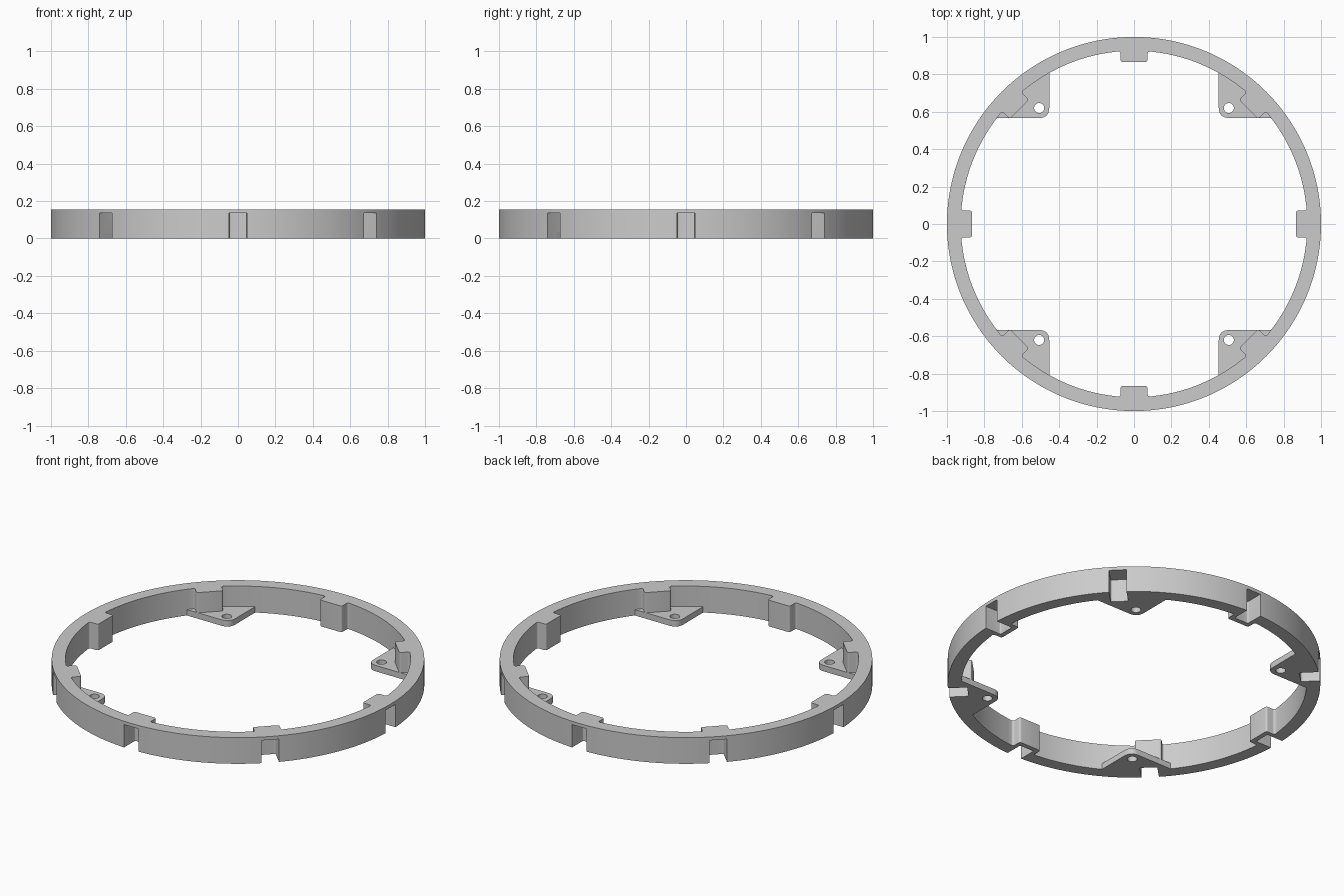
import bpy, bmesh
from math import cos, sin, pi, sqrt, atan2, radians
from mathutils import Vector

cube = bpy.data.objects.get("Cube")
if cube:
    bpy.data.objects.remove(cube, do_unlink=True)

OUTER, INNER, HEIGHT = 1.0, 0.926, 0.155
LUG_R, LUG_HALF = 0.867, 0.072
NOTCH_R, NOTCH_HALF, NOTCH_TOP = 0.895, 0.047, 0.135
PLATE_T = 0.035

grey = bpy.data.materials.new("satin grey")
grey.use_nodes = True
colour = (0.6, 0.6, 0.6, 1)
grey.diffuse_color = colour
grey.node_tree.nodes["Principled BSDF"].inputs["Base Color"].default_value = colour


def arc(radius, start, end, steps, centre=(0, 0)):
    return [Vector((centre[0] + radius * cos(start + (end - start) * i / steps),
                    centre[1] + radius * sin(start + (end - start) * i / steps)))
            for i in range(steps + 1)]


def soften(corner, before, after, radius, steps=4):
    """Replace one corner with a small rounded curve."""
    a = corner + (before - corner).normalized() * radius
    b = corner + (after - corner).normalized() * radius
    return [a * (1 - t) ** 2 + corner * 2 * t * (1 - t) + b * t ** 2
            for t in (i / steps for i in range(steps + 1))]


def extrude(name, outlines, bottom, top):
    """Fill closed outlines (later ones are holes) and extrude them upward."""
    bm = bmesh.new()
    for points in outlines:
        verts = [bm.verts.new((p.x, p.y, bottom)) for p in points]
        for i, v in enumerate(verts):
            bm.edges.new((verts[i - 1], v))
    bmesh.ops.triangle_fill(bm, use_beauty=True, edges=bm.edges[:], normal=(0, 0, 1))
    out = bmesh.ops.extrude_face_region(bm, geom=bm.faces[:], use_keep_orig=True)
    moved = [g for g in out["geom"] if isinstance(g, bmesh.types.BMVert)]
    bmesh.ops.translate(bm, verts=moved, vec=(0, 0, top - bottom))
    bmesh.ops.recalc_face_normals(bm, faces=bm.faces[:])
    mesh = bpy.data.meshes.new(name)
    bm.to_mesh(mesh)
    bm.free()
    obj = bpy.data.objects.new(name, mesh)
    bpy.context.collection.objects.link(obj)
    mesh.materials.append(grey)
    return obj


def turned(points, angle):
    c, s = cos(angle), sin(angle)
    return [Vector((p.x * c - p.y * s, p.x * s + p.y * c)) for p in points]


# Inner edge of the ring: eight arcs joined by inward lugs
root = Vector((sqrt(INNER ** 2 - LUG_HALF ** 2), -LUG_HALF))
tip = Vector((LUG_R, -LUG_HALF))
side = root + Vector((0, -0.1))
half = soften(root, side, tip, 0.012) + soften(tip, root, Vector((LUG_R, 0)), 0.012)
lug = half + [Vector((p.x, -p.y)) for p in reversed(half)]
gap = abs(atan2(half[0].y, half[0].x))
inner_edge = []
for k in range(8):
    angle = k * pi / 4
    inner_edge += turned(lug, angle)
    inner_edge += arc(INNER, angle + gap, angle + pi / 4 - gap, 20)[1:-1]

ring = extrude("ring_with_lugs", [arc(OUTER, 0, 2 * pi, 192)[:-1], inner_edge], 0, HEIGHT)

# Corner mounting plates, each with a rounded corner and a screw hole
PX, PY, REACH = 0.453, 0.567, 0.935
end_a = Vector((sqrt(REACH ** 2 - PY ** 2), PY))
end_b = Vector((PX, sqrt(REACH ** 2 - PX ** 2)))
corner = Vector((PX, PY))
plate_edge = soften(corner, end_b, end_a, 0.055, 8)
plate_edge += arc(REACH, atan2(end_a.y, end_a.x), atan2(end_b.y, end_b.x), 14)
hole = arc(0.027, 0, 2 * pi, 24, (0.507, 0.62))[:-1]
parts = [ring]
for y_name, sy in (("back", 1), ("front", -1)):
    for x_name, sx in (("left", 1), ("right", -1)):
        flip = [[Vector((p.x * sx, p.y * sy)) for p in e] for e in (plate_edge, hole)]
        parts.append(extrude(f"{y_name}_{x_name}_mounting_plate", flip, 0, PLATE_T))

# Notches open to the outside and the underside, one behind each lug
mouth = Vector((1.1, -NOTCH_HALF))
back = Vector((NOTCH_R, -NOTCH_HALF))
half = [mouth] + soften(back, mouth, Vector((NOTCH_R, 0)), 0.01)
notch = half + [Vector((p.x, -p.y)) for p in reversed(half)]
cutters = bpy.data.collections.new("notch_cutters")
bpy.context.scene.collection.children.link(cutters)
for k in range(8):
    cutter = extrude(f"notch_cutter_{k + 1}", [turned(notch, k * pi / 4)], -0.1, NOTCH_TOP)
    for owner in list(cutter.users_collection):
        owner.objects.unlink(cutter)
    cutters.objects.link(cutter)
    cutter.hide_render = True
    cutter.display_type = 'WIRE'

# Cut the notches, then smooth the round walls
for part in parts:
    cut = part.modifiers.new("notches", 'BOOLEAN')
    cut.operation = 'DIFFERENCE'
    cut.operand_type = 'COLLECTION'
    cut.collection = cutters
    cut.solver = 'EXACT'
    bpy.ops.object.select_all(action='DESELECT')
    part.select_set(True)
    bpy.context.view_layer.objects.active = part
    bpy.ops.object.modifier_apply(modifier=cut.name)
    bpy.ops.object.shade_smooth_by_angle(angle=radians(30))

for cutter in list(cutters.objects):
    bpy.data.objects.remove(cutter, do_unlink=True)
bpy.data.collections.remove(cutters)
